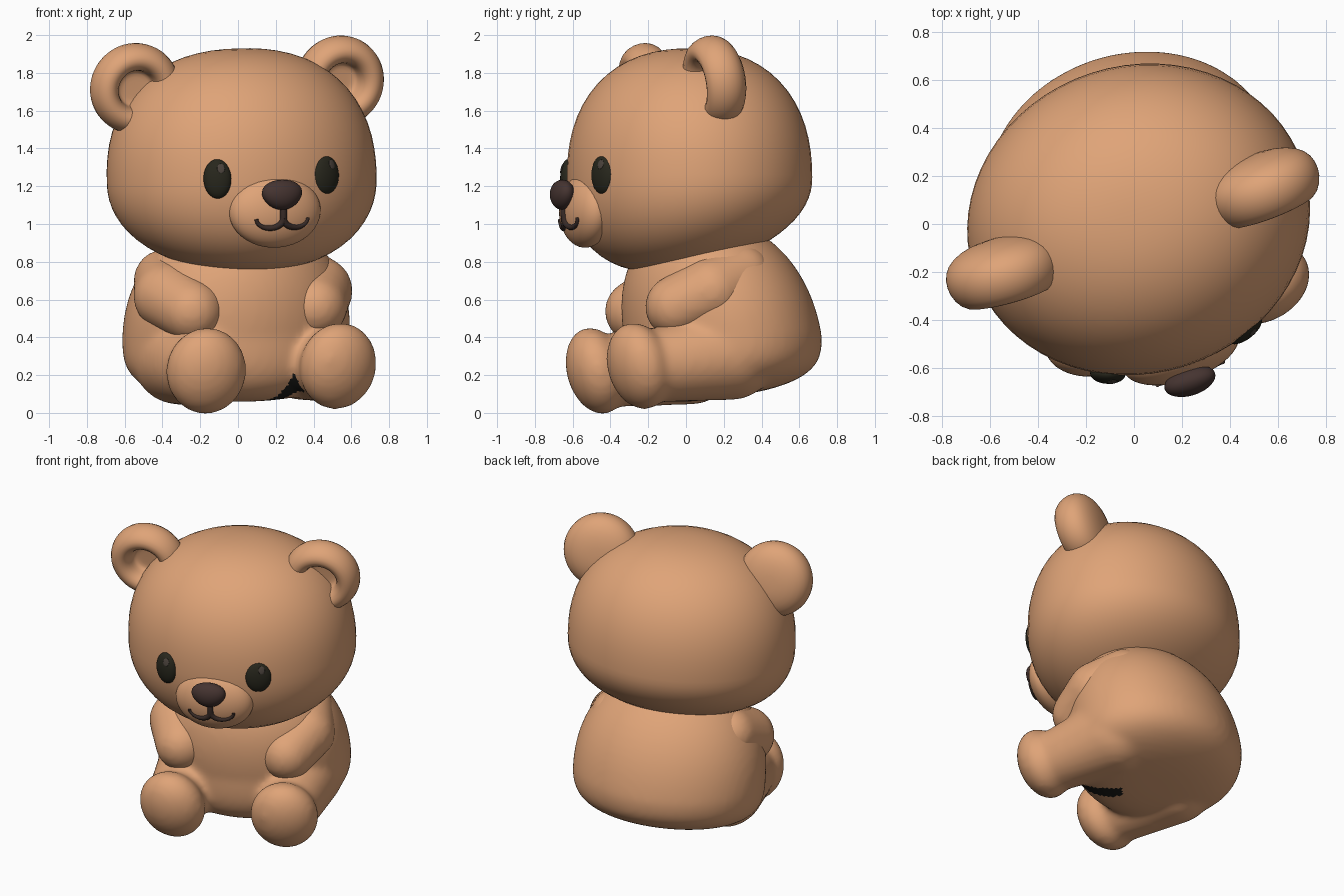
import bpy, bmesh, math
from mathutils import Matrix, Vector
from mathutils.geometry import intersect_point_line

if "Cube" in bpy.data.objects:
    bpy.data.objects.remove(bpy.data.objects["Cube"], do_unlink=True)

# The whole bear is turned and leans slightly
POSE = (Matrix.Rotation(math.radians(18), 4, 'Z') @ Matrix.Translation((0.05, 0, 0))
        @ Matrix.Rotation(math.radians(-2), 4, 'Y'))


def material(name, colour):
    m = bpy.data.materials.new(name)
    m.use_nodes = True
    m.diffuse_color = (*colour, 1)
    bsdf = m.node_tree.nodes["Principled BSDF"]
    bsdf.inputs["Base Color"].default_value = (*colour, 1)
    bsdf.inputs["Roughness"].default_value = 0.7
    return m


FUR = material("caramel_fur", (0.74, 0.37, 0.187))
NOSE = material("dark_brown_nose", (0.06, 0.034, 0.03))
MOUTH = material("dark_mouth", (0.04, 0.024, 0.02))
EYE = material("near_black_eye", (0.021, 0.02, 0.012))
SHINE = material("eye_shine", (0.07, 0.055, 0.045))
CREASE = material("black_crease", (0.012, 0.012, 0.01))


def finish(name, bm, mat, remesh=0, smooth=0):
    bmesh.ops.recalc_face_normals(bm, faces=bm.faces)
    bm.transform(POSE)
    mesh = bpy.data.meshes.new(name)
    bm.to_mesh(mesh)
    bm.free()
    mesh.materials.append(mat)
    mesh.shade_smooth()
    ob = bpy.data.objects.new(name, mesh)
    bpy.context.collection.objects.link(ob)
    if remesh:
        r = ob.modifiers.new("Blend", 'REMESH')
        r.mode = 'VOXEL'
        r.voxel_size = remesh
        r.use_smooth_shade = True
        s = ob.modifiers.new("Soften", 'SMOOTH')
        s.factor = 0.5
        s.iterations = smooth
    return ob


def place(loc, pitch=0, yaw=0):
    return (Matrix.Translation(loc) @ Matrix.Rotation(math.radians(yaw), 4, 'Z')
            @ Matrix.Rotation(math.radians(pitch), 4, 'X'))


def ellipsoid(bm, loc, size, pitch=0, yaw=0, seg=32):
    m = place(loc, pitch, yaw) @ Matrix.Diagonal((*size, 1))
    return bmesh.ops.create_uvsphere(bm, u_segments=seg, v_segments=seg // 2,
                                     radius=1, matrix=m)["verts"]


def plump(bm, loc, width, depth, up, down, n_up, n_down, tilt, lean=0):
    """Full, cushion-like ball with a sloping underside."""
    for v in ellipsoid(bm, (0, 0, 0), (1, 1, 1), seg=64):
        n = n_up if v.co.z > 0 else n_down
        h = math.hypot(v.co.x, v.co.y)
        p = v.co * (h ** n + abs(v.co.z) ** n) ** (-1 / n)
        z = p.z * (up if p.z > 0 else down)
        y = p.y * depth - lean * max(z, 0)
        if p.z < 0:
            z += tilt * (y + loc[1]) * -p.z
        v.co = Vector((p.x * width, y, z)) + Vector(loc)


def limb(bm, joints):
    """Chain of hulls between pairs of (centre, radius) balls."""
    for a, b in zip(joints, joints[1:]):
        part = bmesh.new()
        for loc, r in (a, b):
            ellipsoid(part, loc, (r, r, r), seg=24)
        res = bmesh.ops.convex_hull(part, input=part.verts)
        loose = [g for g in res["geom_interior"] if isinstance(g, bmesh.types.BMVert)]
        bmesh.ops.delete(part, geom=loose, context='VERTS')
        tmp = bpy.data.meshes.new("tmp")
        part.to_mesh(tmp)
        part.free()
        bm.from_mesh(tmp)
        bpy.data.meshes.remove(tmp)


# Head
bm = bmesh.new()
plump(bm, (0.018, 0.012, 1.24), 0.722, 0.642, 0.69, 0.482, 2.3, 2.2, 0.17)
finish("head", bm, FUR)

# Body blended with legs and feet
bm = bmesh.new()
plump(bm, (0.015, 0.19, 0.4), 0.613, 0.513, 0.63, 0.345, 2.2, 3.1, 0.14, lean=0.17)
for s in (-1, 1):
    limb(bm, [((s * 0.345 + 0.015, 0.12, 0.305), 0.25), ((s * 0.36 + 0.015, -0.32, 0.235), 0.192)])
    ellipsoid(bm, (s * 0.367 + 0.018, -0.4, 0.235), (0.215, 0.155, 0.234), 15, s * 8)
body = finish("body_and_legs", bm, FUR, 0.02, 12)

# Bake the blend, then darken the fold under the left leg
soft = body.evaluated_get(bpy.context.evaluated_depsgraph_get())
baked = bpy.data.meshes.new_from_object(soft)
body.modifiers.clear()
body.data = baked
baked.materials.clear()
baked.materials.append(FUR)
baked.materials.append(CREASE)
fold = Vector((0.33, -0.2, 0.08)), Vector((0.13, 0.04, 0.06))
for f in baked.polygons:
    near, t = intersect_point_line(f.center, *fold)
    width = 0.035 + 0.012 * math.sin(3 * t)
    dark = 0 < t < 1 and (f.center - near).xy.length < width and f.normal.z < 0
    f.material_index = int(dark)

# Arms resting on the tummy, each with a small thumb
for s, side in ((-1, "right"), (1, "left")):
    bm = bmesh.new()
    limb(bm, [((s * 0.375, 0.18, 0.715), 0.165), ((s * 0.42, 0, 0.632), 0.182),
              ((s * 0.345, -0.175, 0.55), 0.167)])
    ellipsoid(bm, (s * 0.25, -0.22, 0.61), (0.06, 0.06, 0.06), seg=16)
    finish(side + "_arm", bm, FUR, 0.02, 6)

# Ears: spun profile with a flat-floored hollow in front, radius against depth
EAR = [(0, 0), (0.06, 0), (0.098, -0.005), (0.1, -0.05), (0.115, -0.1), (0.16, -0.128),
       (0.21, -0.105), (0.242, -0.045), (0.245, 0.015), (0.222, 0.07),
       (0.16, 0.11), (0.08, 0.127), (0, 0.13)]
for s, side in ((-1, "right"), (1, "left")):
    bm = bmesh.new()
    vs = [bm.verts.new((r, y, 0)) for r, y in EAR]
    es = [bm.edges.new(pair) for pair in zip(vs, vs[1:])]
    bmesh.ops.spin(bm, geom=vs + es, cent=(0, 0, 0), axis=(0, 1, 0),
                   angle=math.tau, steps=40)
    bmesh.ops.remove_doubles(bm, verts=bm.verts, dist=0.0005)
    bm.transform(place((s * 0.57, -0.013, 1.74), 9, s * 3))
    ear = finish(side + "_ear", bm, FUR)
    sub = ear.modifiers.new("Round", 'SUBSURF')
    sub.levels = sub.render_levels = 1

# Muzzle
MUZZLE, M_SIZE = Vector((0.008, -0.567, 1.07)), Vector((0.252, 0.122, 0.195))
bm = bmesh.new()
ellipsoid(bm, MUZZLE, M_SIZE, seg=48)
finish("muzzle", bm, FUR)

# Nose, wider at the top
bm = bmesh.new()
for v in ellipsoid(bm, (0, 0, 0), (0.109, 0.06, 0.08)):
    v.co.x *= 1 + 2 * v.co.z
    v.co += Vector((0.01, -0.695, 1.155))
finish("nose", bm, NOSE)


# Mouth: tapering tubes lying on the muzzle surface
def on_muzzle(x, z):
    k = 1 - (x / M_SIZE.x) ** 2 - ((z - MUZZLE.z) / M_SIZE.z) ** 2
    return POSE @ Vector((MUZZLE.x + x, MUZZLE.y - M_SIZE.y * math.sqrt(max(k, 0)), z))


mouth = bpy.data.curves.new("mouth", 'CURVE')
mouth.dimensions = '3D'
mouth.bevel_depth = 0.017
mouth.bevel_resolution = 3
mouth.use_fill_caps = True
MID = 0.008
lines = [[(MID, 1.1 - 0.014 * i) for i in range(6)]]
for s in (-1, 1):
    lines.append([(MID + s * (0.072 - 0.072 * math.cos(t)), 1.03 - 0.05 * math.sin(t))
                  for t in (math.pi * i / 16 for i in range(17))])
for line in lines:
    sp = mouth.splines.new('POLY')
    sp.points.add(len(line) - 1)
    for p, (x, z) in zip(sp.points, line):
        p.co = (*on_muzzle(x, z), 1)
        p.radius = 1.1 - 3.5 * abs(x - MID)
    sp.use_smooth = True
mouth.materials.append(MOUTH)
bpy.context.collection.objects.link(bpy.data.objects.new("mouth", mouth))

# Eyes with a small shine; the left one is a little broader
for s, side, wide in ((-1, "right", 0.074), (1, "left", 0.086)):
    frame = place((s * 0.3 - 0.003, -0.56, 1.25), 0, s * 20)
    bm = bmesh.new()
    ellipsoid(bm, (0, 0, 0), (wide, 0.042, 0.104))
    bm.transform(frame)
    finish(side + "_eye", bm, EYE)
    bm = bmesh.new()
    ellipsoid(bm, (0.022, -0.033, 0.055), (0.021, 0.004, 0.026), -15, 10, seg=16)
    bm.transform(frame)
    finish(side + "_eye_shine", bm, SHINE)
